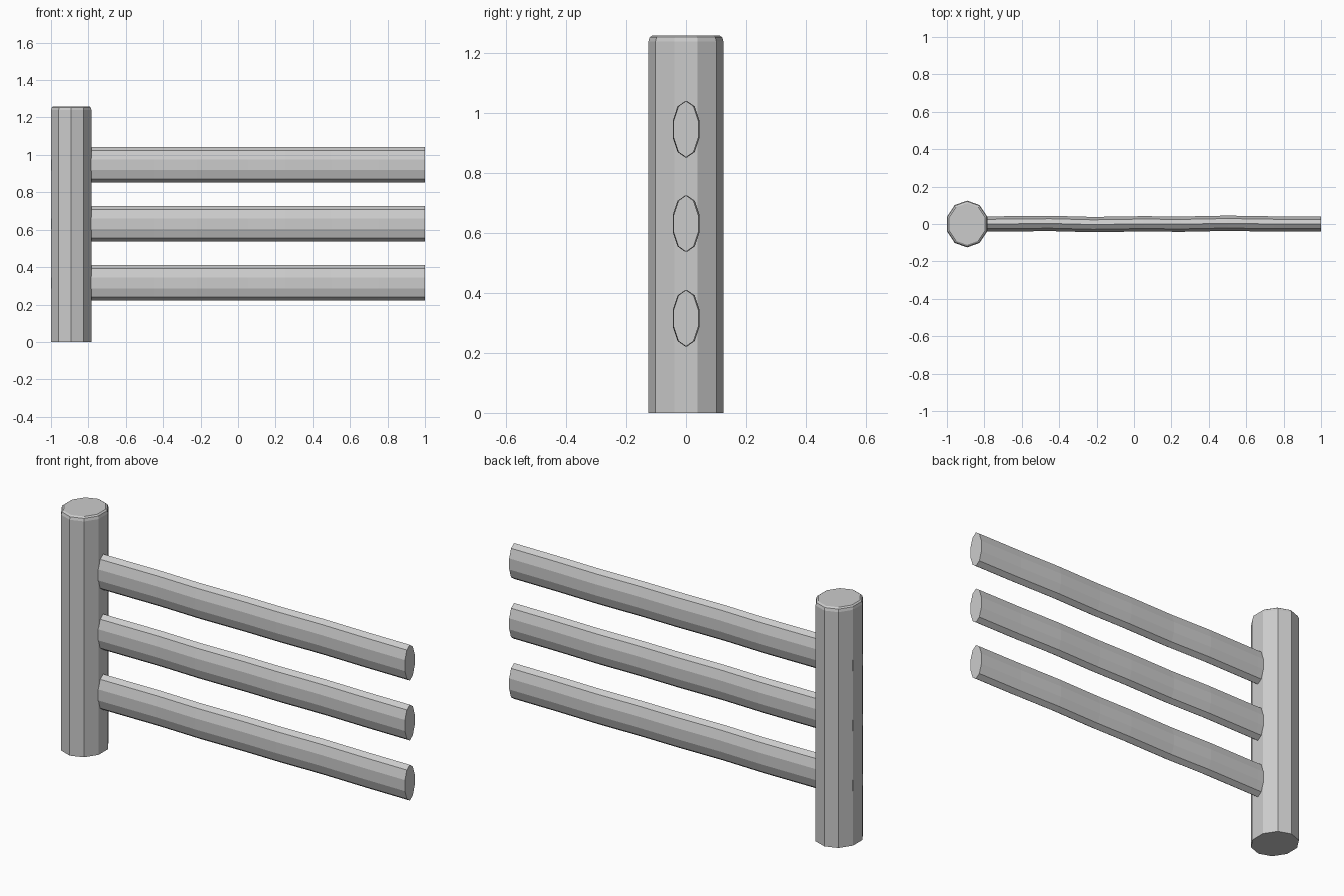
import bpy, bmesh
from math import sin, cos, pi

if "Cube" in bpy.data.objects:
    bpy.data.objects.remove(bpy.data.objects["Cube"])

SIDES = 10


def loft(name, rings):
    """Skin a list of equal-length point rings and cap both ends."""
    bm = bmesh.new()
    loops = [[bm.verts.new(p) for p in ring] for ring in rings]
    for a, b in zip(loops, loops[1:]):
        for i in range(SIDES):
            j = (i + 1) % SIDES
            bm.faces.new((a[i], a[j], b[j], b[i]))
    bm.faces.new(loops[0][::-1])
    bm.faces.new(loops[-1])
    bmesh.ops.recalc_face_normals(bm, faces=bm.faces)
    mesh = bpy.data.meshes.new(name)
    bm.to_mesh(mesh)
    bm.free()
    obj = bpy.data.objects.new(name, mesh)
    bpy.context.collection.objects.link(obj)
    return obj


# Ten-sided section with a corner on its second axis
section = [(cos(pi / 2 + 2 * pi * i / SIDES), sin(pi / 2 + 2 * pi * i / SIDES))
           for i in range(SIDES)]

# Upright post with a softened top edge
levels = [(0, 1), (1.24, 1), (1.254, 0.965), (1.26, 0.89)]
loft("post", [[(-0.892 + 0.1135 * s * u, 0.125 * s * v, z) for u, v in section]
              for z, s in levels])

# Three flattened, slightly wavy rails running through the post
sway = [(-1, 0), (-0.75, 0), (-0.45, 0.003), (-0.22, -0.003), (0.05, 0.001),
        (0.25, -0.001), (0.5, 0.004), (0.75, 0), (1, 0)]
for n, z in enumerate((0.316, 0.632, 0.947)):
    loft(f"rail_{n + 1}", [[(x, dy + 0.043 * u, z + 0.094 * v) for u, v in section]
                           for x, dy in sway])
